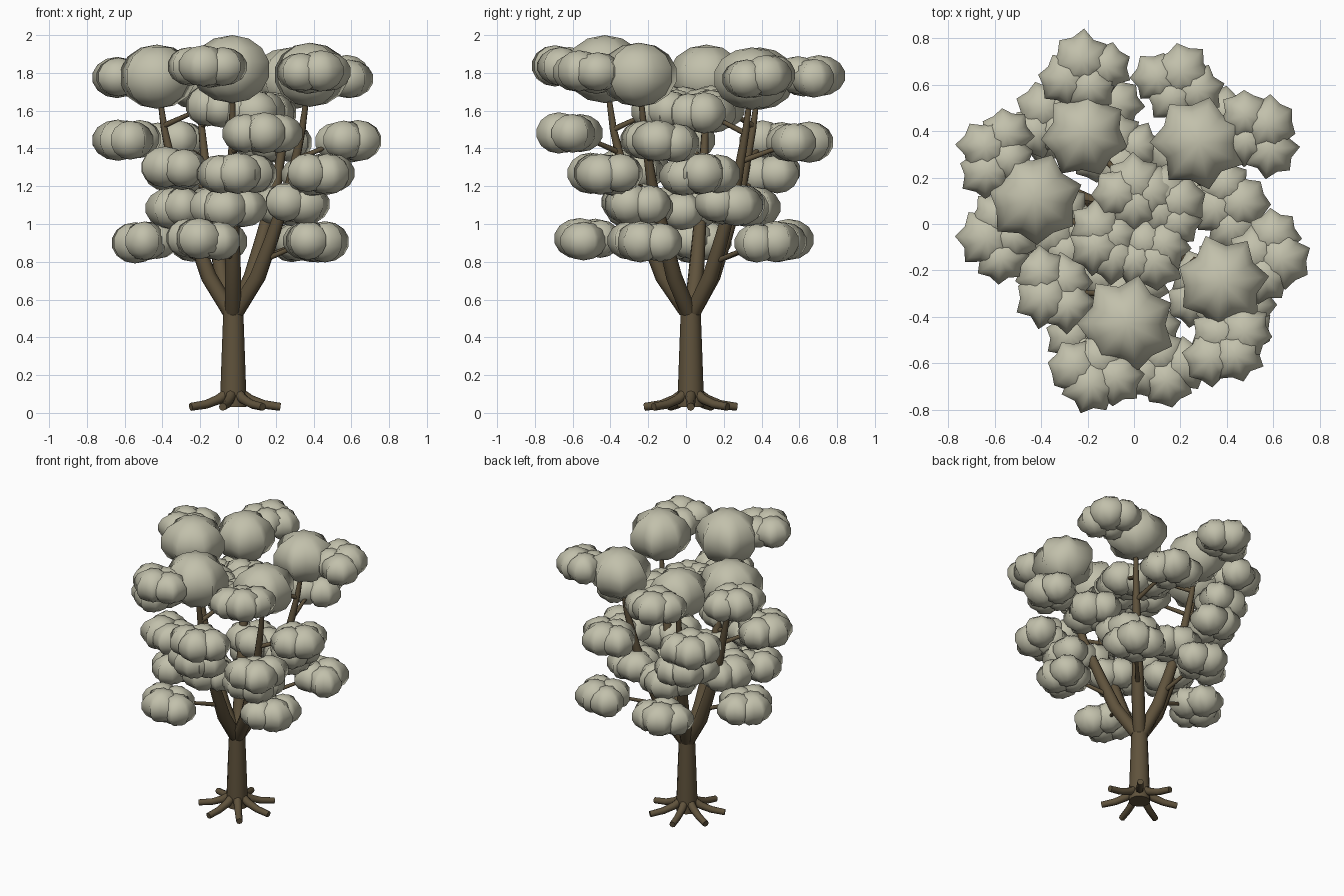
import bpy, bmesh, math, random
from mathutils import Vector

if "Cube" in bpy.data.objects:
    bpy.data.objects.remove(bpy.data.objects["Cube"])

random.seed(4)


def material(name, rgb):
    m = bpy.data.materials.new(name)
    m.diffuse_color = (*rgb, 1)
    m.use_nodes = True
    m.node_tree.nodes["Principled BSDF"].inputs["Base Color"].default_value = m.diffuse_color
    return m


BARK = material("bark", (0.115, 0.085, 0.045))
LEAF = material("leaf", (0.54, 0.53, 0.41))


def tubes(name, paths, sides_res=2):
    """Tapered tubes; every path is a list of (x, y, z, radius)."""
    cu = bpy.data.curves.new(name, 'CURVE')
    cu.dimensions = '3D'
    cu.bevel_depth = 1.0
    cu.bevel_resolution = sides_res
    cu.use_fill_caps = True
    for path in paths:
        sp = cu.splines.new('POLY')
        sp.points.add(len(path) - 1)
        for p, (x, y, z, r) in zip(sp.points, path):
            p.co = (x, y, z, 1)
            p.radius = r
    cu.materials.append(BARK)
    ob = bpy.data.objects.new(name, cu)
    bpy.context.collection.objects.link(ob)
    bpy.ops.object.select_all(action='DESELECT')
    ob.select_set(True)
    bpy.context.view_layer.objects.active = ob
    bpy.ops.object.convert(target='MESH')
    bpy.ops.object.shade_smooth_by_angle(angle=math.radians(60))


def blob(bm, c, r, rz, points=7, rings=7):
    """Flattened sphere with a star-shaped outline seen from above."""
    turn = random.uniform(0, 6.28)
    n = points * 2
    spread = [(1.0 if i % 2 == 0 else 0.79) * random.uniform(0.95, 1.05) for i in range(n)]
    rows = []
    for j in range(1, rings):
        t = math.pi * j / rings
        rows.append([bm.verts.new((c[0] + r * spread[i] * math.sin(t) * math.cos(turn + math.tau * i / n),
                                   c[1] + r * spread[i] * math.sin(t) * math.sin(turn + math.tau * i / n),
                                   c[2] + rz * math.cos(t))) for i in range(n)])
    top = bm.verts.new((c[0], c[1], c[2] + rz))
    low = bm.verts.new((c[0], c[1], c[2] - rz))
    for i in range(n):
        k = (i + 1) % n
        bm.faces.new((top, rows[0][i], rows[0][k]))
        bm.faces.new((low, rows[-1][k], rows[-1][i]))
        for a, b in zip(rows, rows[1:]):
            bm.faces.new((a[i], b[i], b[k], a[k]))


def finish(name, bm):
    for f in bm.faces:
        f.smooth = True
    me = bpy.data.meshes.new(name)
    bm.to_mesh(me)
    bm.free()
    me.materials.append(LEAF)
    bpy.context.collection.objects.link(bpy.data.objects.new(name, me))


CX, CY = -0.025, 0.025

# Trunk and seven spreading roots
tubes("trunk", [[(CX, CY, 0.03, 0.07), (CX, CY, 0.12, 0.068), (CX, CY, 0.35, 0.06), (CX, CY, 0.56, 0.052)]], 4)
roots = []
for i in range(7):
    a = math.tau * i / 7
    roots.append([(CX + d * math.cos(a), CY + d * math.sin(a), z, r)
                  for d, z, r in ((0.05, 0.095, 0.028), (0.09, 0.07, 0.026), (0.16, 0.045, 0.023), (0.25, 0.032, 0.021))])
tubes("roots", roots)

# Large crown ends: x, y, z, radius, height radius
CROWNS = [(-0.21, 0.39, 1.77, 0.19, 0.165), (0.28, 0.35, 1.77, 0.20, 0.165),
          (-0.43, 0.11, 1.78, 0.20, 0.17), (0.38, -0.25, 1.79, 0.20, 0.17),
          (-0.03, -0.43, 1.82, 0.21, 0.18)]

# Main limbs rising from the trunk to each crown
limbs = []
for x, y, z, r, rz in CROWNS:
    dx, dy = x - CX, y - CY
    limbs.append([(CX + f * dx, CY + f * dy, h, w) for f, h, w in
                  ((0.05, 0.54, 0.042), (0.32, 0.72, 0.043), (0.50, 0.92, 0.037),
                   (0.75, 1.22, 0.028), (0.9, 1.5, 0.019), (1.0, z, 0.010))])
tubes("main_limbs", limbs)
bm = bmesh.new()
for x, y, z, r, rz in CROWNS:
    blob(bm, (x, y, z), r * 1.05, rz)
finish("crown_foliage", bm)

# Leaf clusters by height tier: x, y, z
TIERS = {
    "top": [(-0.21, 0.66, 1.78), (0.54, 0.40, 1.78), (-0.60, 0.31, 1.78), (0.41, -0.53, 1.80), (-0.17, -0.65, 1.83)],
    "inner": [(0.0, 0.14, 1.62), (0.16, 0.08, 1.58), (-0.13, -0.08, 1.62), (0.07, -0.13, 1.60)],
    "upper": [(0.13, -0.63, 1.48), (0.59, -0.14, 1.44), (-0.59, -0.06, 1.44), (0.19, 0.61, 1.43), (-0.36, 0.46, 1.44)],
    "middle": [(-0.35, -0.29, 1.29), (0.0, -0.46, 1.27), (0.44, -0.42, 1.26), (0.42, 0.08, 1.26), (-0.31, 0.44, 1.27)],
    "lower": [(0.32, -0.27, 1.11), (0.25, 0.24, 1.10), (-0.31, -0.03, 1.08), (-0.06, -0.25, 1.08), (-0.08, 0.32, 1.09)],
    "bottom": [(-0.19, -0.52, 0.92), (0.42, -0.22, 0.91), (0.36, 0.44, 0.90), (-0.50, 0.03, 0.91), (-0.16, 0.50, 0.91)],
}


def limb_point(limb, h):
    for a, b in zip(limb, limb[1:]):
        if a[2] <= h <= b[2]:
            return Vector(a[:3]).lerp(Vector(b[:3]), (h - a[2]) / (b[2] - a[2]))
    return Vector(limb[-1][:3])


twigs = []
for tier, centres in TIERS.items():
    bm = bmesh.new()
    for x, y, z in centres:
        # Twig from the nearest limb
        tip = Vector((x, y, z))
        start = min((limb_point(l, z - 0.10) for l in limbs), key=lambda p: (p - tip).length)
        mid = start.lerp(tip, 0.5) + Vector((0, 0, 0.01))
        twigs.append([(*start, 0.016), (*mid, 0.012), (*tip, 0.007)])
        # Bunch of blobs spread along the tangent direction
        side = math.atan2(y, x) + math.pi / 2
        s = 0.8 if tier == "inner" else 1.0
        for along, out, r in ((0, 0.045, 0.13), (0.09, -0.01, 0.122), (-0.09, -0.01, 0.122), (0.0, -0.07, 0.12)):
            px = x + s * (along * math.cos(side) + out * math.sin(side))
            py = y + s * (along * math.sin(side) - out * math.cos(side))
            blob(bm, (px, py, z + random.uniform(-0.012, 0.012)), r * random.uniform(0.96, 1.06), r * 0.84)
    finish(tier + "_foliage", bm)
tubes("twigs", twigs)
